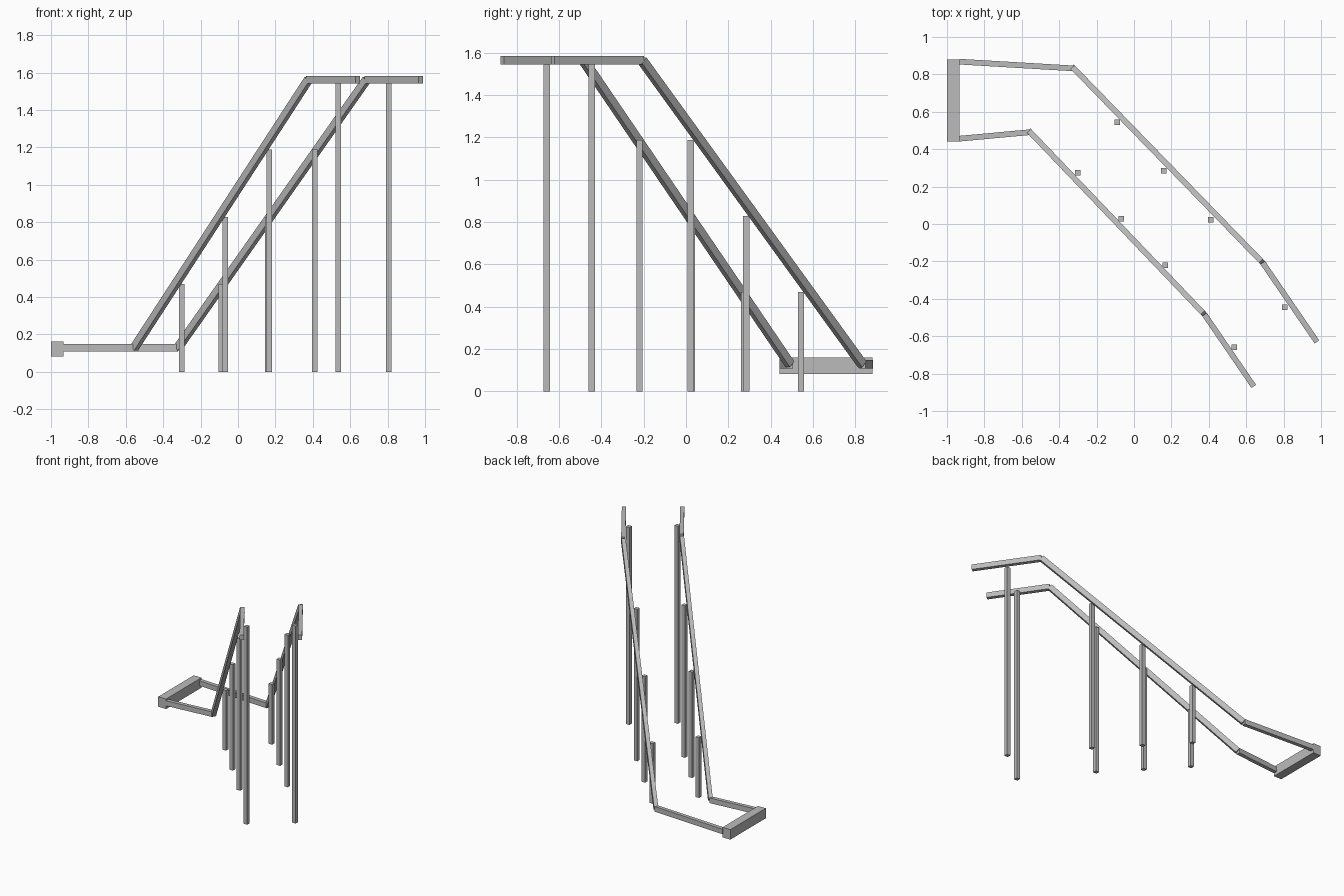
import bpy
from mathutils import Matrix, Vector

if "Cube" in bpy.data.objects:
    bpy.data.objects.remove(bpy.data.objects["Cube"])

grey = bpy.data.materials.new("grey metal")
grey.diffuse_color = (0.5, 0.5, 0.5, 1)
grey.use_nodes = True
grey.node_tree.nodes["Principled BSDF"].inputs["Base Color"].default_value = grey.diffuse_color


def box(name, matrix):
    """Unit cube shaped and placed by a matrix."""
    bpy.ops.mesh.primitive_cube_add(size=1)
    ob = bpy.context.object
    ob.name = name
    ob.data.transform(matrix)
    ob.data.materials.append(grey)
    return ob


def block(name, lo, hi):
    """Upright box between two corners."""
    lo, hi = Vector(lo), Vector(hi)
    box(name, Matrix.Translation((lo + hi) / 2) @ Matrix.Diagonal((hi - lo).to_4d()))


def bar(name, a, b, width=0.03, height=0.04):
    """Square-cut bar from a to b, its sides kept vertical."""
    a, b = Vector(a), Vector(b)
    along = (b - a).normalized()
    side = Vector((0, 0, 1)).cross(along).normalized()
    up = along.cross(side)
    frame = Matrix((along, side, up)).transposed().to_4x4()
    box(name, Matrix.Translation((a + b) / 2) @ frame
        @ Matrix.Diagonal(((b - a).length, width, height, 1)))


LOW, HIGH = 0.128, 1.563

# Handrails: lower level run, slope, upper level run
rails = {
    "back": [(-0.935, 0.868, LOW), (-0.322, 0.832, LOW), (0.688, -0.207, HIGH), (0.978, -0.63, HIGH)],
    "front": [(-0.935, 0.456, LOW), (-0.555, 0.491, LOW), (0.377, -0.484, HIGH), (0.64, -0.868, HIGH)],
}
for side, pts in rails.items():
    for part, a, b in zip(("lower_rail", "sloped_rail", "upper_rail"), pts, pts[1:]):
        bar(f"{side}_{part}", a, b)

# Thick cross bar joining the lower ends
block("end_crossbar", (-1, 0.442, 0.083), (-0.932, 0.88, 0.161))

# Support posts: x, y, top height
posts = {
    "back": [(-0.09, 0.543, 0.47), (0.16, 0.284, 0.828), (0.411, 0.022, 1.188), (0.806, -0.445, 1.545)],
    "front": [(-0.3, 0.274, 0.47), (-0.068, 0.028, 0.828), (0.168, -0.22, 1.188), (0.536, -0.658, 1.545)],
}
R = 0.015
for side, places in posts.items():
    for i, (x, y, top) in enumerate(places, 1):
        block(f"{side}_post_{i}", (x - R, y - R, 0), (x + R, y + R, top))
